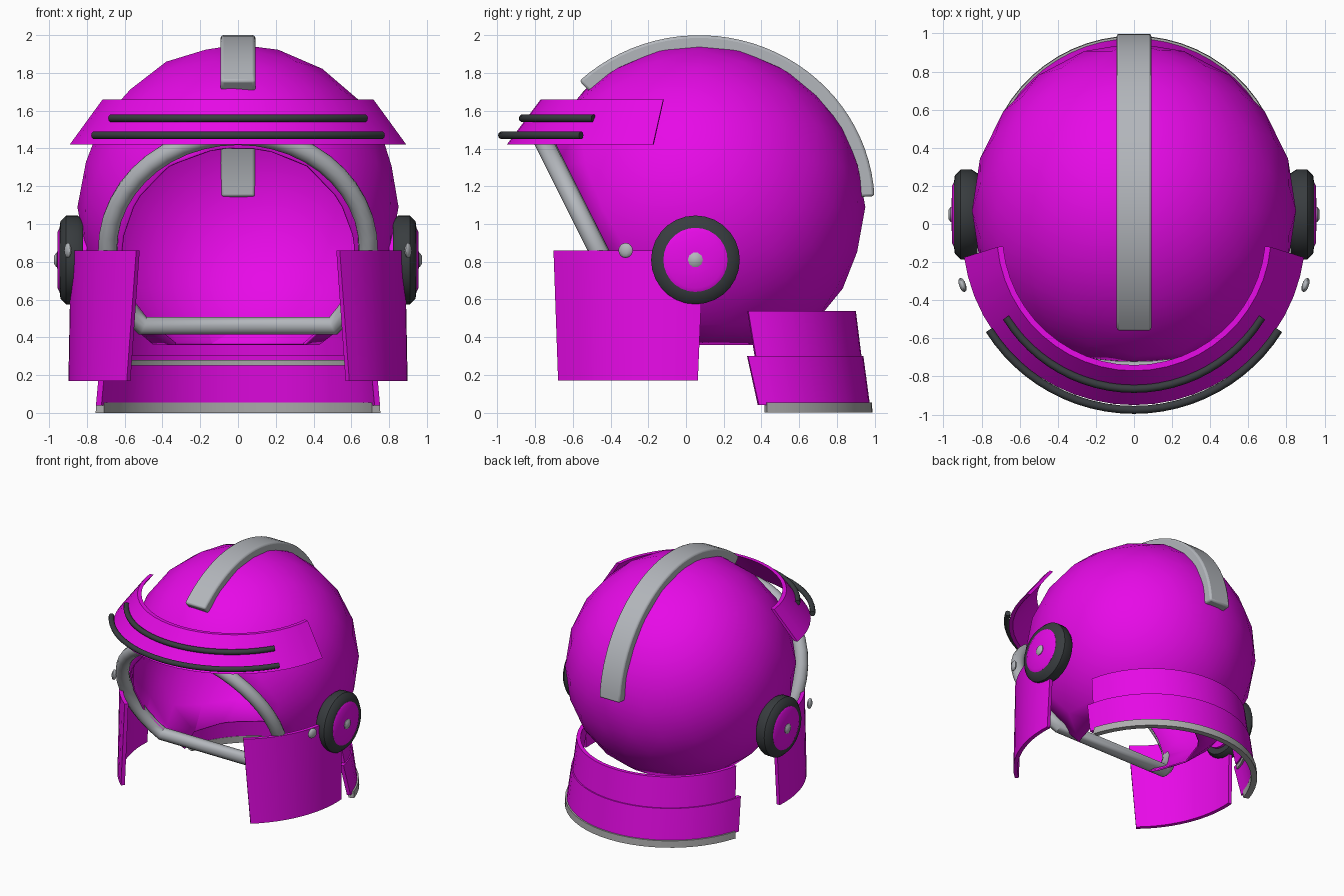
import bpy, bmesh
from math import sin, cos, pi, radians
from mathutils import Vector

cube = bpy.data.objects.get("Cube")
if cube:
    bpy.data.objects.remove(cube, do_unlink=True)


def material(name, rgb):
    m = bpy.data.materials.new(name)
    m.use_nodes = True
    m.diffuse_color = (*rgb, 1)
    node = next(n for n in m.node_tree.nodes if n.type == 'BSDF_PRINCIPLED')
    node.inputs["Base Color"].default_value = (*rgb, 1)
    return m


MAGENTA = material("magenta", (0.8, 0.003, 0.8))
STEEL = material("steel_grey", (0.45, 0.47, 0.5))
TRIM = material("trim_grey", (0.42, 0.42, 0.42))
RUBBER = material("dark_rubber", (0.04, 0.046, 0.05))


def smooth(obj):
    bpy.ops.object.select_all(action='DESELECT')
    obj.select_set(True)
    bpy.context.view_layer.objects.active = obj
    bpy.ops.object.shade_smooth_by_angle(angle=0.7)


def finish(name, bm, mat):
    bmesh.ops.recalc_face_normals(bm, faces=bm.faces)
    mesh = bpy.data.meshes.new(name)
    bm.to_mesh(mesh)
    bm.free()
    mesh.materials.append(mat)
    obj = bpy.data.objects.new(name, mesh)
    bpy.context.collection.objects.link(obj)
    smooth(obj)
    return obj


def loft(name, sections, mat, closed=False):
    """Skin a row of matching closed cross-sections."""
    bm = bmesh.new()
    rows = [[bm.verts.new(p) for p in s] for s in sections]
    n = len(rows[0])
    pairs = list(zip(rows, rows[1:]))
    if closed:
        pairs.append((rows[-1], rows[0]))
    else:
        bm.faces.new(rows[0])
        bm.faces.new(rows[-1])
    for a, b in pairs:
        for i in range(n):
            j = (i + 1) % n
            bm.faces.new((a[i], a[j], b[j], b[i]))
    return finish(name, bm, mat)


def band(name, cy, top, bottom, mat, thick=0.03, steps=24):
    """Curved plate; top and bottom are (radius, height, start, end)."""
    sections = []
    for i in range(steps + 1):
        t = i / steps
        loop = []
        for (r, z, a0, a1), inset in ((top, 0), (bottom, 0), (bottom, thick), (top, thick)):
            a = radians(a0 + (a1 - a0) * t)
            loop.append(((r - inset) * cos(a), cy + (r - inset) * sin(a), z))
        sections.append(loop)
    return loft(name, sections, mat)


def tube(name, points, radius, mat, closed=False):
    curve = bpy.data.curves.new(name, 'CURVE')
    curve.dimensions = '3D'
    curve.bevel_depth = radius
    curve.bevel_resolution = 3
    curve.use_fill_caps = True
    spline = curve.splines.new('POLY')
    spline.points.add(len(points) - 1)
    for p, co in zip(spline.points, points):
        p.co = (*co, 1)
    spline.use_cyclic_u = closed
    curve.materials.append(mat)
    obj = bpy.data.objects.new(name, curve)
    bpy.context.collection.objects.link(obj)
    bpy.ops.object.select_all(action='DESELECT')
    obj.select_set(True)
    bpy.context.view_layer.objects.active = obj
    bpy.ops.object.convert(target='MESH')
    smooth(bpy.context.object)


def lathe_x(name, profile, side, y, z, mat, steps=28, closed=False):
    """Rings of (x, radius) about a sideways axis."""
    rings = [[(side * x, y + r * cos(2 * pi * k / steps), z + r * sin(2 * pi * k / steps))
              for k in range(steps)] for x, r in profile]
    return loft(name, rings, mat, closed)


# Helmet shell, opened at the face and underneath
bm = bmesh.new()
bmesh.ops.create_icosphere(bm, subdivisions=3, radius=1)
for v in bm.verts:
    v.co = Vector((v.co.x * 0.85, 0.07 + v.co.y * 0.88, 1.09 + v.co.z * 0.86))
for point, normal in (((0, -0.47, 0.87), (0, -1, -0.5)), ((0, 0, 0.36), (0, 0, -1))):
    bmesh.ops.bisect_plane(bm, geom=bm.verts[:] + bm.edges[:] + bm.faces[:],
                           plane_co=point, plane_no=normal, clear_outer=True)
shell = finish("helmet_shell", bm, MAGENTA)
solid = shell.modifiers.new("thickness", 'SOLIDIFY')
solid.thickness = 0.012

# Crest strip over the crown
sections = []
for i in range(33):
    a = radians(3 + 130 * i / 32)
    loop = []
    for x, d in ((-0.092, 0), (0.092, 0), (0.092, 0.085), (-0.092, 0.085)):
        loop.append((x, 0.07 + (0.93 - d) * cos(a), 1.1 + (0.9 - d) * sin(a)))
    sections.append(loop)
crest = loft("crest_strip", sections, STEEL)
bevel = crest.modifiers.new("soft_edges", 'BEVEL')
bevel.width = 0.014
bevel.segments = 2

# Face opening frame: tilted arch closed by a straight chin bar
frame = []
for i in range(33):
    a = radians(-43 + 266 * i / 32)
    z = 0.87 + 0.6 * sin(a)
    frame.append((0.69 * cos(a), -0.47 - 0.5 * (z - 0.87), z))
tube("face_frame", frame, 0.052, STEEL, closed=True)

# Raised visor with two dark rods
band("visor", -0.05, (0.72, 1.66, -174.4, -5.6), (0.9, 1.42, -172, -8), MAGENTA)
for name, r, cy, z, half in (("upper_visor_rod", 0.786, -0.079, 1.56, 58.5),
                             ("lower_visor_rod", 0.898, -0.077, 1.47, 57.8)):
    arc = [radians(half * (i / 12 - 1)) for i in range(25)]
    tube(name, [(r * sin(a), cy - r * cos(a), z) for a in arc], 0.021, RUBBER)

# Neck guard plates and trim
band("upper_neck_guard", 0.2, (0.7, 0.54, 10.7, 169.3), (0.73, 0.3, 13.5, 166.5), MAGENTA)
band("lower_neck_guard", 0.2, (0.74, 0.3, 10, 170), (0.775, 0.04, 14, 166), MAGENTA)
band("neck_rim", 0.2, (0.785, 0.055, 17, 163), (0.788, 0, 17, 163), TRIM, 0.045)
band("inner_neck_trim", 0.2, (0.712, 0.28, 15, 165), (0.715, 0.25, 15, 165), TRIM, 0.015)

# Cheek plates, ear discs and bolts on both sides
for prefix, s in (("left", 1), ("right", -1)):
    def flip(a):
        return a if s > 0 else 180 - a
    band(prefix + "_cheek_plate", 0, (0.885, 0.86, flip(-52.5), flip(6)),
         (0.898, 0.17, flip(-49), flip(4)), MAGENTA, steps=12)
    lathe_x(prefix + "_ear_ring",
            [(0.82, 0.16), (0.82, 0.215), (0.85, 0.235), (0.91, 0.235),
             (0.94, 0.205), (0.945, 0.165)], s, 0.05, 0.81, RUBBER, closed=True)
    lathe_x(prefix + "_ear_disc",
            [(0.8, 0.17), (0.945, 0.17), (0.955, 0.15), (0.957, 0.04)], s, 0.05, 0.81, MAGENTA)
    lathe_x(prefix + "_ear_bolt",
            [(0.93, 0.04), (0.962, 0.04), (0.974, 0.022)], s, 0.05, 0.81, STEEL, steps=10)
    # Cheek bolt, turned to follow the plate
    bm = bmesh.new()
    bmesh.ops.create_uvsphere(bm, u_segments=10, v_segments=8, radius=1)
    for v in bm.verts:
        v.co = Vector((v.co.x * 0.018, v.co.y * 0.04, v.co.z * 0.04))
    bolt = finish(prefix + "_cheek_bolt", bm, STEEL)
    bolt.location = (s * 0.9, -0.32, 0.86)
    bolt.rotation_euler.z = -s * radians(18)
